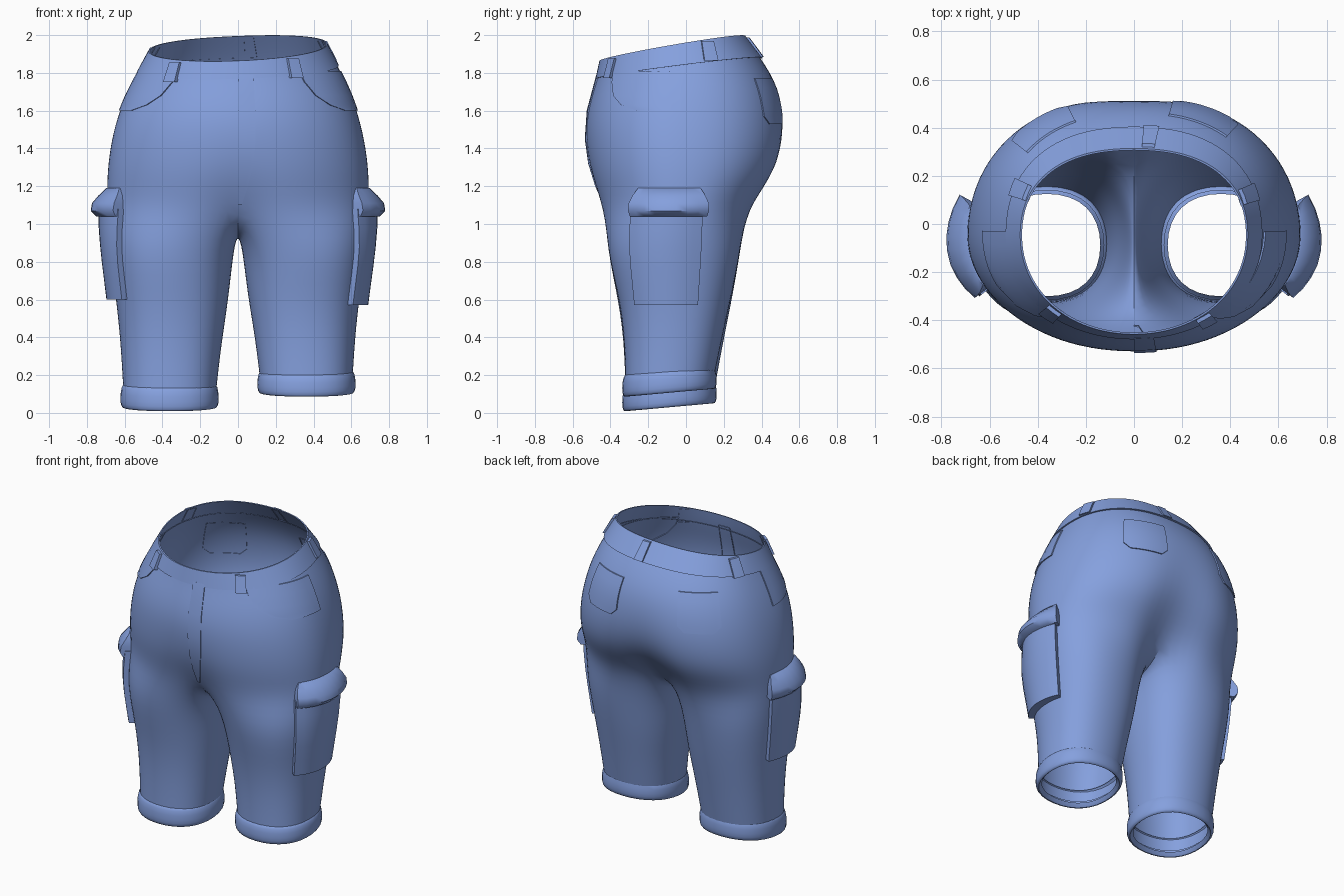
import bpy
import bmesh
from math import sin, cos, atan2, degrees, radians, pi, exp, copysign
from mathutils import Vector
from mathutils.bvhtree import BVHTree

cube = bpy.data.objects.get("Cube")
if cube:
    bpy.data.objects.remove(cube)

denim = bpy.data.materials.new("denim blue")
denim.use_nodes = True
denim.diffuse_color = (0.235, 0.352, 0.73, 1)
denim.node_tree.nodes["Principled BSDF"].inputs["Base Color"].default_value = denim.diffuse_color

HALF = 12          # segments from front centre to back centre
AROUND = 2 * HALF
LEG = 16           # segments around one leg


def make_object(name, bm, subdivide=0, angle=40):
    mesh = bpy.data.meshes.new(name)
    bm.to_mesh(mesh)
    bm.free()
    obj = bpy.data.objects.new(name, mesh)
    bpy.context.collection.objects.link(obj)
    mesh.materials.append(denim)
    if subdivide:
        mod = obj.modifiers.new("smooth", "SUBSURF")
        mod.levels = mod.render_levels = subdivide
    bpy.ops.object.select_all(action="DESELECT")
    obj.select_set(True)
    bpy.context.view_layer.objects.active = obj
    bpy.ops.object.shade_smooth_by_angle(angle=radians(angle))
    return obj


def bridge(bm, upper, lower, closed=True):
    count = len(upper)
    for i in range(count if closed else count - 1):
        j = (i + 1) % count
        bm.faces.new((upper[i], lower[i], lower[j], upper[j]))


def add_ring(bm, points):
    return [bm.verts.new(p) for p in points]


def squash(value, power):
    return copysign(abs(value) ** power, value)


def rim_tilt(x, y):
    return 0.17 * (y + 0.07) + 0.04 * x


def torso_ring(z, width, front, back, dent=0.0, cleft=0.0, grow=0.0):
    """Hip section with a flatter back and a hollow on the centre line."""
    points = []
    for i in range(AROUND):
        phi = 2 * pi * i / AROUND
        rear = cos(phi) < 0
        power = 0.86 if rear else 0.97
        x = (width + grow) * squash(sin(phi), power)
        depth = (back + 0.05 if rear else -front - 0.05) + grow
        y = -0.05 - depth * squash(cos(phi), power)
        hollow = exp(-(x / 0.14) ** 2)
        y += -cleft * hollow if rear else dent * hollow
        lift = min(max((z - 1.5) / 0.43, 0), 1)
        points.append((x, y, z + lift * rim_tilt(x, y)))
    return points


def leg_ring(side, z, inner, outer, front, back, grow=0.0):
    """Rounded leg section; the lower leg tilts and one side hangs lower."""
    points = []
    centre, middle = (inner + outer) / 2, (front + back) / 2
    drop = min((0.88 - z) / 0.73, 1)
    for j in range(LEG):
        turn = 2 * pi * (j - 6) / LEG + (0 if side > 0 else pi)
        x = side * centre + ((outer - inner) / 2 + grow) * squash(cos(turn), 0.88)
        y = middle + ((back - front) / 2 + grow) * squash(sin(turn), 0.88)
        shift = 0.09 * (y + 0.08) - (0.077 if side < 0 else 0)
        points.append((x, y, z + drop * shift))
    return points


# Body: hips, crotch and two open legs
torso_rows = [
    (1.93, .47, -.455, .31),
    (1.82, .53, -.475, .40),
    (1.68, .605, -.515, .50),
    (1.52, .66, -.54, .54, 0, .02),
    (1.36, .69, -.535, .53, .01, .05),
    (1.23, .70, -.515, .48, .03, .10),
    (1.08, .70, -.475, .37, .07, .15),
]
leg_rows = [
    (.88, .015, .69, -.43, .30),
    (.62, .045, .65, -.36, .25),
    (.40, .085, .625, -.33, .20),
    (.15, .115, .61, -.325, .15),
]
bm = bmesh.new()
rings = [add_ring(bm, torso_ring(*row)) for row in torso_rows]
for upper, lower in zip(rings, rings[1:]):
    bridge(bm, upper, lower)
hip = rings[-1]
gusset = add_ring(bm, [(0, .08, .98), (0, -.09, .93), (0, -.26, .96)])
for side in (1, -1):
    if side > 0:
        upper = hip[:HALF + 1] + gusset
    else:
        upper = hip[HALF:] + hip[:1] + gusset[::-1]
    for row in leg_rows:
        lower = add_ring(bm, leg_ring(side, *row))
        bridge(bm, upper, lower)
        upper = lower
body = make_object("shorts_body", bm, 2, 60)
bpy.context.view_layer.update()
surface = BVHTree.FromObject(body, bpy.context.evaluated_depsgraph_get())

# Waistband: slim raised band following the tilted rim
bm = bmesh.new()
crease = bm.edges.layers.float.new("crease_edge")
top, low = torso_rows[:2]
band = [(top, 0.0), (top, 0.008), (low, 0.009), (low, -0.006)]
rings = [add_ring(bm, torso_ring(*row, grow=g)) for row, g in band]
for upper, lower in zip(rings, rings[1:]):
    bridge(bm, upper, lower)
for ring in rings[1:3]:
    for i in range(AROUND):
        bm.edges.get((ring[i - 1], ring[i]))[crease] = 1
make_object("waistband", bm, 2)

# Rolled cuffs
for side, label in ((1, "left"), (-1, "right")):
    bm = bmesh.new()
    roll = [(.225, -.005), (.215, .014), (.15, .02), (.115, .016), (.10, 0), (.13, -.02)]
    rings = [add_ring(bm, leg_ring(side, z, *leg_rows[-1][1:], grow=g)) for z, g in roll]
    for upper, lower in zip(rings, rings[1:]):
        bridge(bm, upper, lower)
    make_object(label + "_cuff", bm, 1, 60)


def patch(name, rows, axis, mirror=False, columns=8, bulge=0.0, angle=35):
    """Raised panel on the body. Rows: height, start angle, end angle, depth."""
    bm = bmesh.new()
    rows = [(*rows[0][:3], -0.005), *rows, (*rows[-1][:3], -0.005)]
    grid = []
    for z, start, end, depth in rows:
        if mirror:
            start, end = 180 - end, 180 - start
        line = []
        for c in range(-1, columns + 2):
            u = min(max(c / columns, 0), 1)
            rim = c < 0 or c > columns
            turn = radians(start + (end - start) * u)
            out = Vector((cos(turn), sin(turn), 0))
            base = Vector((-axis[0] if mirror else axis[0], axis[1], z))
            hit = surface.ray_cast(base + out * 2, -out)[0]
            if hit is None:
                hit = surface.find_nearest(base + out * 0.5)[0]
            swell = depth if depth < 0 else depth * (1 + bulge * sin(pi * u))
            line.append(bm.verts.new(hit + out * (-0.005 if rim else swell)))
        grid.append(line)
    for upper, lower in zip(grid, grid[1:]):
        bridge(bm, upper, lower, closed=False)
    make_object(name, bm, 0, angle)


HIPS, THIGH = (0, -0.05), (0.36, -0.08)
THIN = 0.008

# Pockets on both sides
for mirror, label in ((False, "left"), (True, "right")):
    curve = [(1.81, -46), (1.75, -44), (1.68, -39), (1.63, -31), (1.60, -20)]
    patch(label + "_front_pocket", [(z, a, 2, THIN) for z, a in curve], HIPS, mirror)

    a, b = (38, 63) if mirror else (47, 74)
    seat = [(1.77 - 0.05 * k, a, b, THIN) for k in range(5)] + [(1.53, a + 4, b - 4, THIN)]
    patch(label + "_back_pocket", seat, HIPS, mirror)

    bottom = 0.60 if mirror else 0.57
    bag = [(bottom + (1.08 - bottom) * (1 - k / 5), -38, 26, 0.035) for k in range(6)]
    patch(label + "_cargo_pocket", bag, THIGH, mirror, bulge=0.5)
    flap = [(1.19, -33, 26, .005), (1.15, -36, 28, .035), (1.11, -37, 29, .06),
            (1.07, -37, 29, .065), (1.04, -37, 29, .045)]
    patch(label + "_cargo_flap", flap, THIGH, mirror, bulge=0.4, angle=50)

# Fly panel
fly = [(1.79, -79), (1.6, -79), (1.45, -79), (1.32, -80), (1.2, -83), (1.1, -87)]
patch("fly", [(z, -90, end, THIN) for z, end in fly], HIPS, columns=4)

# Belt loops
for number, (x, y) in enumerate([(-.33, -.36), (.28, -.38), (.47, .12), (.06, .33), (-.47, .14)]):
    turn = degrees(atan2(y - HIPS[1], x))
    rim = 1.93 + rim_tilt(x, y)
    strap = [(rim - drop, turn - 4, turn + 4, 0.024) for drop in (0.012, 0.06, 0.115)]
    patch("belt_loop_%d" % (number + 1), strap, HIPS, columns=2)
